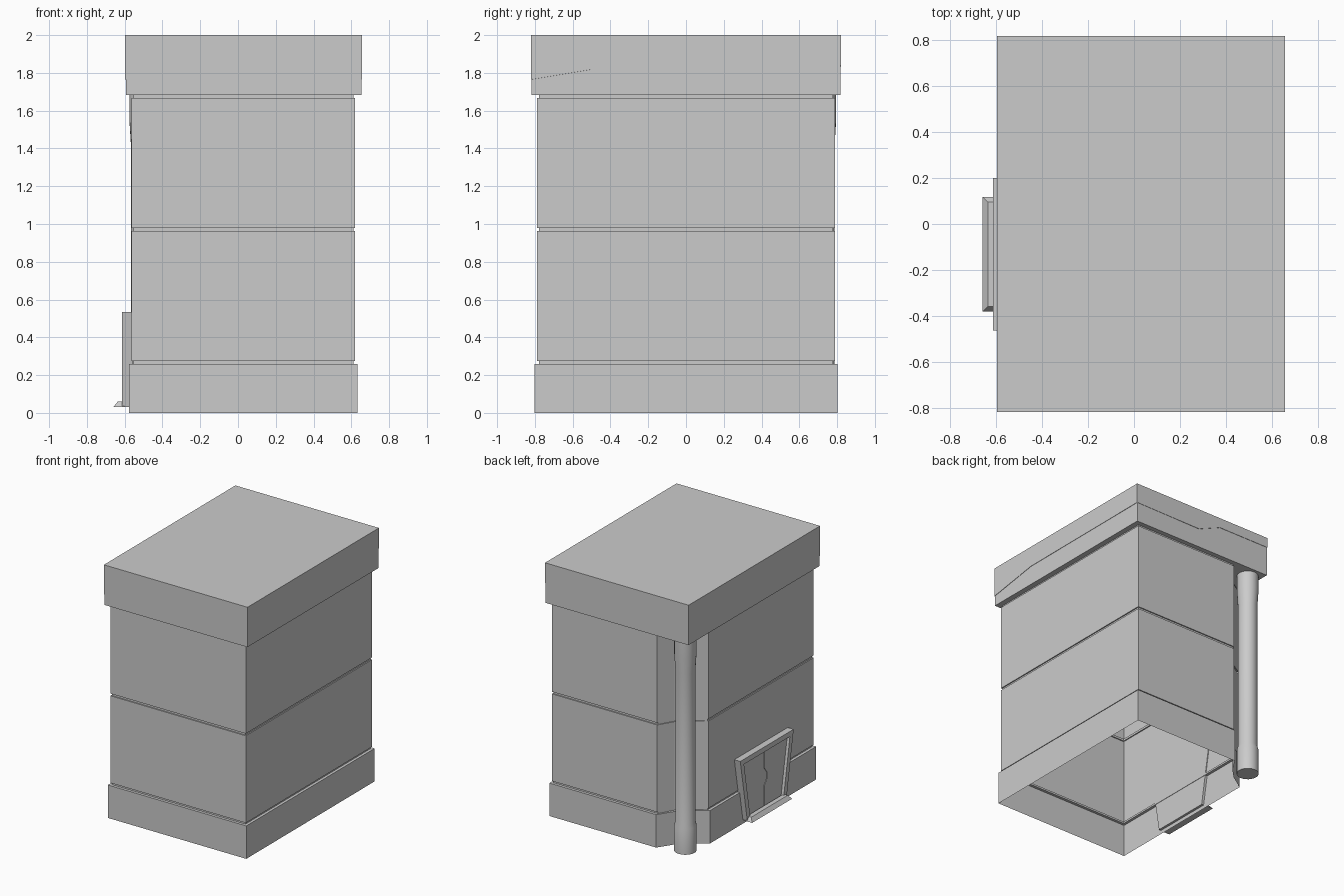
import bpy, bmesh, math

if "Cube" in bpy.data.objects:
    bpy.data.objects.remove(bpy.data.objects["Cube"])


def loft(name, rings, cap_start=True, cap_end=True, smooth=False):
    """Skin a list of equal-length point rings into one object."""
    bm = bmesh.new()
    vs = [[bm.verts.new(p) for p in r] for r in rings]
    for a, b in zip(vs, vs[1:]):
        n = len(a)
        for i in range(n):
            j = (i + 1) % n
            bm.faces.new((a[i], a[j], b[j], b[i]))
    if cap_start:
        bm.faces.new(vs[0][::-1])
    if cap_end:
        bm.faces.new(vs[-1])
    bmesh.ops.recalc_face_normals(bm, faces=bm.faces[:])
    me = bpy.data.meshes.new(name)
    bm.to_mesh(me)
    bm.free()
    ob = bpy.data.objects.new(name, me)
    bpy.context.collection.objects.link(ob)
    if smooth:
        bpy.ops.object.select_all(action='DESELECT')
        ob.select_set(True)
        bpy.context.view_layer.objects.active = ob
        bpy.ops.object.shade_smooth_by_angle(angle=math.radians(35))
    return ob


def prism(name, yz, x0, x1):
    """Extrude a y-z outline along x."""
    return loft(name, [[(x, y, z) for y, z in yz] for x in (x0, x1)])


def plan(o, z):
    """Building outline with the hollowed back-left corner, grown by o."""
    k = o * 0.7
    return [(-0.563 - o, -0.788 - o, z), (0.62 + o, -0.788 - o, z),
            (0.62 + o, 0.788 + o, z), (-0.30, 0.788 + o, z),
            (-0.37 - k, 0.67 + k, z), (-0.44 - k, 0.60 + k, z),
            (-0.563 - o, 0.525, z)]


# Walls: plinth and two storeys separated by shallow grooves, open underneath
BASE, WALL, GROOVE = 0.013, 0.0, -0.009
levels = [(BASE, 0), (BASE, 0.26), (GROOVE, 0.26), (GROOVE, 0.275),
          (WALL, 0.275), (WALL, 0.963), (GROOVE, 0.963), (GROOVE, 0.98),
          (WALL, 0.98), (WALL, 1.668), (GROOVE, 1.668), (GROOVE, 1.685)]
loft("walls", [plan(o, z) for o, z in levels], cap_start=False, cap_end=False)

# Roof: box with an uneven hairline seam around its sides
X0, X1, Y = -0.597, 0.657, 0.82
seam = [(X0, -Y, 1.765), (X1, -Y, 1.765), (X1, -0.40, 1.835), (X1, Y, 1.84),
        (0.06, Y, 1.835), (-0.14, Y, 1.92), (X0, Y, 1.92),
        (X0, 0.35, 1.88), (X0, 0.2, 1.84), (X0, -0.1, 1.83), (X0, -0.3, 1.765)]


def roof_ring(inset, z=None):
    return [(x + (inset if x == X0 else -inset if x == X1 else 0),
             y + (inset if y == -Y else -inset if y == Y else 0),
             s if z is None else z) for x, y, s in seam]


loft("roof", [roof_ring(0.003, 1.683), roof_ring(0.003), roof_ring(0), roof_ring(0, 2.0)])

# Corner column with thicker ends
cx, cy, N = -0.495, 0.715, 24
profile = [(0.081, 0), (0.081, 0.2), (0.072, 0.23), (0.072, 1.42),
           (0.080, 1.55), (0.080, 1.69)]
loft("corner_column",
     [[(cx + r * math.cos(2 * math.pi * i / N), cy + r * math.sin(2 * math.pi * i / N), z)
       for i in range(N)] for r, z in profile], smooth=True)

# Door frame: tapered jambs and a lintel
C, Z0, Z1, T = -0.132, 0.03, 0.535, 0.04


def half(z):
    return 0.245 + (z - Z0) / (Z1 - Z0) * 0.088


for side, s in (("left", 1), ("right", -1)):
    zt = Z1 - T
    prism(side + "_jamb", [(C + s * half(Z0), Z0), (C + s * half(zt), zt),
                           (C + s * (half(zt) - T), zt), (C + s * (half(Z0) - T), Z0)],
          -0.615, -0.557)
prism("lintel", [(C - half(Z1 - T), Z1 - T), (C + half(Z1 - T), Z1 - T),
                 (C + half(Z1), Z1), (C - half(Z1), Z1)], -0.615, -0.557)

# Door leaves meeting along a jagged split
split = [(C, Z0), (C, 0.21), (C - 0.03, 0.25), (C - 0.03, 0.31), (C, 0.35), (C, Z1 - T)]
for side, s, x in (("left", 1, -0.588), ("right", -1, -0.592)):
    prism(side + "_door_leaf", split + [(C + s * (half(Z1 - T) - T), Z1 - T),
                                        (C + s * (half(Z0) - T), Z0)], x, -0.557)

# Doorstep with bevelled edges
loft("doorstep", [[(-x, C - h, z), (-0.6, C - h, z), (-0.6, C + h, z), (-x, C + h, z)]
                  for x, h, z in ((0.66, 0.25, 0.03), (0.637, 0.227, 0.06))])
